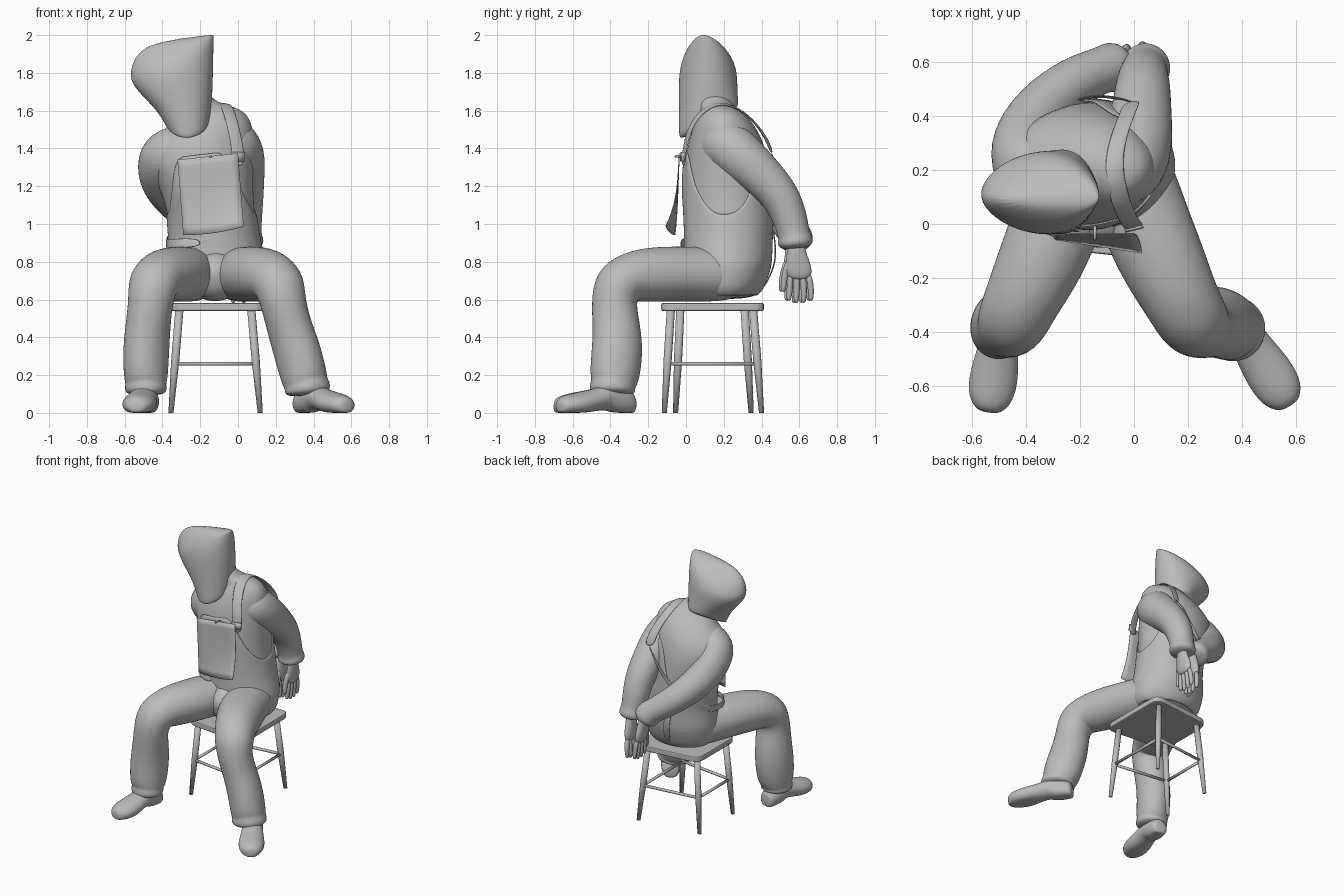
import bpy, bmesh, math
from mathutils import Vector as V

grey = bpy.data.materials.new("plain grey")
grey.diffuse_color = (0.5, 0.5, 0.5, 1)


def make(name, verts, faces, subsurf=0, thick=0, smooth=True):
    me = bpy.data.meshes.new(name)
    me.from_pydata([tuple(v) for v in verts], [], faces)
    bm = bmesh.new()
    bm.from_mesh(me)
    bmesh.ops.recalc_face_normals(bm, faces=bm.faces)
    bm.to_mesh(me)
    bm.free()
    me.materials.append(grey)
    for p in me.polygons:
        p.use_smooth = smooth
    ob = bpy.data.objects.new(name, me)
    bpy.context.collection.objects.link(ob)
    if thick:
        m = ob.modifiers.new("thickness", "SOLIDIFY")
        m.thickness, m.offset = thick, 0
    if subsurf:
        m = ob.modifiers.new("smooth", "SUBSURF")
        m.levels = m.render_levels = subsurf
    return ob


def loft(name, rings, subsurf=2, n=16, cap=True, floor=None):
    """Skin elliptic rings given as (centre, half axis a, half axis b)."""
    verts, faces = [], []
    for c, a, b in rings:
        for i in range(n):
            t = 2 * math.pi * i / n
            p = V(c) + V(a) * math.cos(t) + V(b) * math.sin(t)
            if floor is not None:
                p.z = max(p.z, floor)
            verts.append(p)
    for r in range(len(rings) - 1):
        for i in range(n):
            j = (i + 1) % n
            faces.append((r * n + i, r * n + j, r * n + n + j, r * n + n + i))
    if cap:
        faces += [tuple(range(n)), tuple(range(len(verts) - n, len(verts)))]
    return make(name, verts, faces, subsurf)


def tube(name, pts, subsurf=2, n=12):
    """Round limb along points (x, y, z, radius, optional sideways stretch)."""
    ps = [V(p[:3]) for p in pts]
    a, rings = V((1, 0.1, 0.05)), []
    for i, p in enumerate(pts):
        d = (ps[min(i + 1, len(ps) - 1)] - ps[max(i - 1, 0)]).normalized()
        a = (a - d * a.dot(d)).normalized()
        r = p[3] * 1.03
        rings.append((ps[i], a * r * (p[4] if len(p) > 4 else 1), d.cross(a) * r))
    return loft(name, rings, subsurf, n)


def ribbon(name, pts, half, thick=0.008, subsurf=2):
    """Flat band along points; half is the half-width vector."""
    verts = []
    for p in pts:
        verts += [V(p) - V(half), V(p) + V(half)]
    faces = [(2 * i, 2 * i + 1, 2 * i + 3, 2 * i + 2) for i in range(len(pts) - 1)]
    return make(name, verts, faces, subsurf, thick)


# torso: z, centre x, centre y, half width, half depth, tilt
rows = [(0.60, -.11, .21, .20, .15, 0), (0.66, -.11, .21, .25, .20, 0),
        (0.78, -.115, .22, .26, .225, 0), (0.92, -.125, .225, .235, .225, 0),
        (1.05, -.14, .225, .23, .23, 0), (1.20, -.17, .22, .25, .235, 0),
        (1.35, -.20, .215, .285, .22, .03), (1.45, -.195, .21, .28, .195, .05),
        (1.53, -.18, .20, .235, .155, .05), (1.59, -.17, .19, .16, .11, .03),
        (1.64, -.21, .15, .09, .085, 0), (1.72, -.25, .12, .08, .08, 0)]
loft("torso", [((cx, cy, z), (rx, 0, t), (0, -ry, 0)) for z, cx, cy, rx, ry, t in rows], 2, 24)


def torso_at(z):
    for lo, hi in zip(rows, rows[1:]):
        if lo[0] <= z <= hi[0]:
            k = (z - lo[0]) / (hi[0] - lo[0])
            return [p + (q - p) * k for p, q in zip(lo, hi)]


# overalls bib: shell over the torso, low under the arms, high in front and behind
N, M = 48, 12
verts, faces = [], []
for k in range(M + 1):
    for i in range(N):
        t = 2 * math.pi * i / N
        front = max(0, math.sin(t)) ** 3
        ang = (t - math.radians(300) + math.pi) % (2 * math.pi) - math.pi
        top = 1.05 + 0.32 * min(1, front * 1.3) + 0.36 * math.exp(-(ang / 0.5) ** 2)
        z = 0.62 + (top - 0.62) * k / M
        _, cx, cy, rx, ry, tilt = torso_at(z)
        g = 0.008 * min(1, k / 3) - 0.004
        verts.append((cx + (rx + g) * math.cos(t), cy - (ry + g) * math.sin(t), z + tilt * math.cos(t)))
for k in range(M):
    for i in range(N):
        j = (i + 1) % N
        faces.append((k * N + i, k * N + j, k * N + N + j, k * N + N + i))
make("overalls_bib", verts, faces, 1, 0.012)

# hood: tilted sack ending in a ridge
loft("hood", [((-.262, .12, 1.53), (.07, 0, 0), (0, -.12, -.07)),
              ((-.262, .12, 1.535), (.115, 0, .01), (0, -.155, -.085)),
              ((-.265, .12, 1.56), (.125, 0, .015), (0, -.16, -.08)),
              ((-.285, .118, 1.64), (.15, 0, .03), (0, -.157, -.045)),
              ((-.318, .116, 1.73), (.188, 0, .055), (0, -.158, -.03)),
              ((-.346, .115, 1.82), (.218, 0, .08), (0, -.153, -.005)),
              ((-.35, .11, 1.885), (.225, 0, .09), (0, -.122, 0)),
              ((-.34, .098, 1.94), (.215, 0, .06), (0, -.075, 0)),
              ((-.30, .088, 1.983), (.165, 0, .02), (0, -.025, 0))], 2, 20)

# arms, tied behind the back
tube("right_arm", [(-.16, .15, 1.45, .08), (-.09, .165, 1.455, .11), (-.02, .19, 1.435, .14),
                   (.015, .29, 1.355, .135), (.027, .41, 1.25, .114), (.033, .505, 1.145, .104),
                   (.035, .553, 1.03, .093), (.04, .572, .94, .084), (.042, .578, .92, .094),
                   (.045, .582, .865, .094)])
tube("left_arm", [(-.22, .15, 1.42, .08), (-.30, .165, 1.42, .12), (-.40, .195, 1.365, .142),
                  (-.415, .285, 1.27, .128), (-.375, .385, 1.17, .113), (-.295, .475, 1.085, .102),
                  (-.20, .54, 1.01, .093), (-.115, .572, .95, .086), (-.09, .58, .93, .094),
                  (-.06, .585, .88, .092)])


# hands with hanging fingers
def hand(name, x, y, lean):
    loft(name + "_palm", [((x, y, .90), (.03, 0, 0), (0, .045, 0)),
                          ((x, y, .84), (.032, 0, 0), (0, .055, 0)),
                          ((x + lean * .3, y + .01, .78), (.032, 0, 0), (0, .075, 0)),
                          ((x + lean * .5, y + .015, .70), (.026, 0, 0), (0, .072, 0))], 2, 10)
    for i in range(4):
        fy = y - .032 + i * .031
        end = .575 + .012 * abs(i - 1.5)
        tube(f"{name}_finger_{i + 1}",
             [(x + lean * .5, fy, .74, .018), (x + lean * .8, fy + .006 * i - .002, .67, .018),
              (x + lean, fy + .008 * i - .008, end + .02, .016),
              (x + lean, fy + .008 * i - .01, end, .010)], 1, 8)
    tube(name + "_thumb", [(x, y - .03, .82, .022), (x + lean, y - .062, .74, .02),
                           (x + lean, y - .07, .66, .017), (x + lean, y - .07, .64, .01)], 1, 8)


hand("right_hand", .05, .585, -.02)
hand("left_hand", -.045, .575, .02)

# trouser legs with a cuff, and the lap between them
tube("right_leg", [(-.03, .30, .73, .11), (-.01, .20, .73, .14, 1.08), (.035, .02, .735, .145, 1.15),
                   (.11, -.15, .735, .145, 1.1), (.18, -.29, .722, .138), (.222, -.365, .68, .135),
                   (.24, -.383, .58, .118), (.27, -.368, .46, .126, .92), (.31, -.362, .34, .138, .88),
                   (.35, -.378, .19, .134, .9), (.362, -.385, .15, .114), (.368, -.39, .135, .122),
                   (.372, -.39, .09, .115)], 2, 16)
tube("left_leg", [(-.20, .30, .73, .11), (-.225, .20, .73, .14, 1.08), (-.28, .02, .735, .145, 1.15),
                  (-.35, -.15, .735, .145, 1.1), (-.42, -.29, .722, .138), (-.452, -.365, .68, .132),
                  (-.464, -.383, .58, .116), (-.476, -.368, .46, .126, .92), (-.487, -.362, .34, .138, .85),
                  (-.488, -.378, .19, .13, .87), (-.488, -.385, .15, .105), (-.488, -.39, .135, .111),
                  (-.488, -.39, .09, .105)], 2, 16)
tube("lap", [(-.12, .22, .73, .10), (-.12, .12, .73, .14, 1.2), (-.12, .02, .725, .135, 1.1),
             (-.12, -.05, .70, .10, .9), (-.12, -.08, .69, .04)], 2, 16)


# shoes: stations along the foot (distance, half width, top, bottom)
def shoe(name, heel, toe):
    h, t = V(heel), V(toe)
    d = (t - h).normalized()
    side, size = V((-d.y, d.x, 0)), (t - h).length
    rings = []
    for k, w, top, bot in [(0, .04, .09, .01), (.04, .065, .12, 0), (.28, .075, .16, 0),
                           (.36, .072, .155, .03), (.5, .08, .13, .025), (.68, .093, .115, .0),
                           (.86, .088, .10, .005), (.96, .06, .085, .01), (1, .03, .06, .02)]:
        mid = (top + bot) / 2 - .008
        rings.append((h + d * size * k + V((0, 0, mid)), side * w, (0, 0, top - mid)))
    loft(name, rings, 2, 16, floor=0)


shoe("right_shoe", (.325, -.28, .0), (.58, -.675, 0))
shoe("left_shoe", (-.475, -.27, 0), (-.54, -.70, 0))

# straps on the overalls
ribbon("shoulder_strap", [(.0, -.015, 1.30), (.0, -.008, 1.39), (-.02, .012, 1.49), (-.045, .07, 1.59),
                          (-.07, .16, 1.642), (-.075, .25, 1.63), (-.05, .35, 1.56),
                          (-.015, .43, 1.45), (-.01, .455, 1.37)], (.036, .01, -.006), .012)
ribbon("strap_buckle", [(.0, -.02, 1.33), (.0, -.016, 1.38)], (.034, .008, 0), .01, 0)
ribbon("loose_strap", [(.0, .45, 1.38), (-.10, .478, 1.24), (-.22, .47, 1.10), (-.34, .36, .98),
                       (-.38, .24, .90), (-.38, .09, .89), (-.32, -.01, .90), (-.19, -.03, .90)],
       (.0, .004, .026))
ribbon("hanging_strap", [(-.2, .45, 1.02), (-.18, .475, .90), (-.16, .475, .78), (-.14, .41, .66)],
       (.028, 0, 0))

# square-cornered sheet pinned on the chest, curling out at the bottom
C, R = 8, 10
verts = []
for r in range(R + 1):
    v = r / R
    for c in range(C + 1):
        u = c / C
        curl = .055 * v ** 3 * (.4 + .9 * u) + .02 * v * (1 - v)
        verts.append((-.32 + .32 * u + .03 * v, -.036 - curl, 1.34 + .035 * u - (.41 - .01 * u) * v
                      + .012 * v * (2 * u - 1) ** 2))
make("chest_sheet", verts, [(r * (C + 1) + c, r * (C + 1) + c + 1, (r + 1) * (C + 1) + c + 1, (r + 1) * (C + 1) + c)
                            for r in range(R) for c in range(C)], 0, .004)
tube("sheet_pin", [(-.145, 0, 1.35, .006), (-.145, -.06, 1.36, .006)], 0, 8)

# stool: rounded wedge seat, wider on the right
corners = [(-.36, -.085), (.14, -.14), (.14, .42), (-.36, .365)]
pts = []
for i, c in enumerate(corners):
    c, prev, nxt = V(c), V(corners[i - 1]), V(corners[(i + 1) % 4])
    p, q = c + (prev - c).normalized() * .07, c + (nxt - c).normalized() * .07
    pts += [p * (1 - s) ** 2 + c * 2 * s * (1 - s) + q * s * s for s in (0, .25, .5, .75, 1)]
n = len(pts)
seat = make("stool_seat", [(p.x, p.y, z) for z in (.54, .582) for p in pts],
            [tuple(range(n)), tuple(range(n, 2 * n))] +
            [(i, (i + 1) % n, n + (i + 1) % n, n + i) for i in range(n)], smooth=False)
bev = seat.modifiers.new("rounded edge", "BEVEL")
bev.width, bev.segments, bev.limit_method, bev.angle_limit = .008, 2, "ANGLE", 1.0

legs = [((-.31, -.03), (-.355, -.055)), ((.07, -.08), (.118, -.115)),
        ((.07, .355), (.118, .40)), ((-.31, .31), (-.355, .345))]
mids = []
for i, (a, b) in enumerate(legs):
    a, b = V((*a, .55)), V((*b, .0))
    tube(f"stool_leg_{i + 1}", [(*b, .013), (*b.lerp(a, .5), .021), (*a, .021)], 0, 12)
    mids.append(b.lerp(a, .26 / .55))
for i in range(4):
    tube(f"stool_stretcher_{i + 1}", [(*mids[i], .010), (*mids[(i + 1) % 4], .010)], 0, 10)
